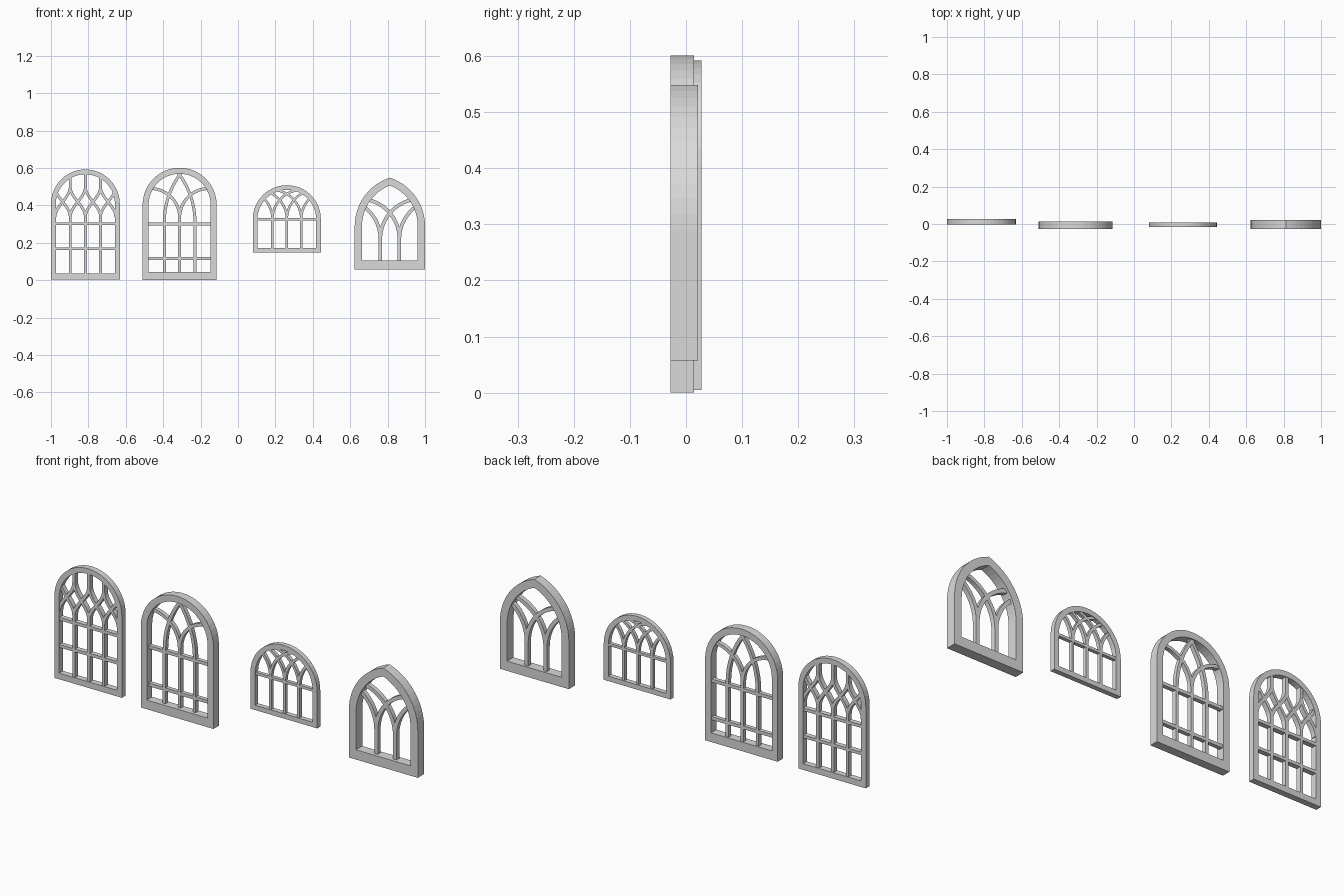
import bpy, bmesh, math

if "Cube" in bpy.data.objects:
    bpy.data.objects.remove(bpy.data.objects["Cube"], do_unlink=True)

stone = bpy.data.materials.new("pale_grey_stone")
stone.use_nodes = True
GREY = (0.7, 0.7, 0.7, 1)
stone.diffuse_color = GREY
stone.node_tree.nodes["Principled BSDF"].inputs["Base Color"].default_value = GREY


def strip(bm, side_a, side_b, y0, y1, closed=False):
    """Solid band between two matching lines of (x, z) points."""
    rows = [[bm.verts.new((x, y, z)) for x, z in pts]
            for pts, y in ((side_a, y0), (side_b, y0), (side_b, y1), (side_a, y1))]
    n = len(side_a)
    for i in range(n if closed else n - 1):
        j = (i + 1) % n
        for k in range(4):
            r, s = rows[k], rows[(k + 1) % 4]
            bm.faces.new((r[i], r[j], s[j], s[i]))
    if not closed:
        for i in (0, -1):
            bm.faces.new([r[i] for r in rows])


def make_object(name, bm, x):
    bmesh.ops.recalc_face_normals(bm, faces=bm.faces)
    mesh = bpy.data.meshes.new(name)
    bm.to_mesh(mesh)
    bm.free()
    mesh.materials.append(stone)
    obj = bpy.data.objects.new(name, mesh)
    obj.location.x = x
    bpy.context.collection.objects.link(obj)


class Window:
    """Arched frame; each arch half is centred 'shift' past the middle."""

    def __init__(self, name, x, half, base, spring, rise, rim, sill, depth, bar_depth, bar):
        self.name, self.x, self.half, self.base, self.spring = name, x, half, base, spring
        self.rim, self.sill, self.bar_depth, self.bar = rim, sill, bar_depth, bar
        self.radius = (half ** 2 + rise ** 2) / (2 * half)
        self.shift = self.radius - half
        self.bars = bmesh.new()
        bm = bmesh.new()
        strip(bm, self.outline(0, 0), self.outline(rim, sill), *depth, closed=True)
        make_object(name + "_frame", bm, x)

    def outline(self, inset, lift, steps=12):
        r = self.radius - inset
        end = math.acos(self.shift / r)
        right = [(r * math.cos(end * i / steps) - self.shift,
                  self.spring + r * math.sin(end * i / steps)) for i in range(steps + 1)]
        left = [(-px, pz) for px, pz in reversed(right[:-1])]
        w, z = self.half - inset, self.base + lift
        return [(w, z)] + right + left + [(-w, z)]

    def inside(self, p):
        reach = abs(p[0]) + self.shift
        return math.hypot(reach, max(0, p[1] - self.spring)) < self.radius - self.rim * 0.4

    def add_bar(self, path):
        """Bar of even width along a path, stopped inside the frame."""
        pts = []
        for p in path:
            if not self.inside(p):
                break
            pts.append(p)
        if len(pts) < 2:
            return
        a, b = [], []
        for i, (px, pz) in enumerate(pts):
            p, q = pts[max(i - 1, 0)], pts[min(i + 1, len(pts) - 1)]
            dx, dz = q[0] - p[0], q[1] - p[1]
            k = self.bar / 2 / math.hypot(dx, dz)
            a.append((px - dz * k, pz + dx * k))
            b.append((px + dz * k, pz - dx * k))
        strip(self.bars, a, b, *self.bar_depth)

    def mullion(self, x, top):
        self.add_bar([(x, self.base + self.sill * 0.5), (x, top)])

    def transom(self, z):
        w = self.half - self.rim * 0.5
        self.add_bar([(-w, z), (w, z)])

    def arc(self, x, z, radius, side, sweep=90, steps=36):
        """Curve leaving a mullion upright and leaning to one side."""
        angles = [math.radians(sweep * i / steps) for i in range(steps + 1)]
        self.add_bar([(x + side * radius * (1 - math.cos(t)), z + radius * math.sin(t))
                      for t in angles])

    def finish(self):
        make_object(self.name + "_tracery", self.bars, self.x)


# Round window with a net of crossing ogee bars
net = Window("net_window", -0.816, 0.184, 0.005, 0.408, 0.184, 0.026, 0.03,
             (-0.002, 0.028), (0.001, 0.025), 0.015)
LOW, HIGH, GAP = 0.338, 0.5, 0.081
for i in range(-2, 3):
    x = i * GAP
    if abs(i) < 2:
        net.mullion(x, LOW + 0.01)
        net.add_bar([(x, HIGH - 0.01 + 0.004 * k) for k in range(30)])
    for side in (-1, 1):
        net.add_bar([(x + side * GAP * (1 - math.cos(math.pi * k / 24)) / 2,
                      LOW + (HIGH - LOW) * k / 24) for k in range(25)])
for z in (0.168, 0.302):
    net.transom(z)
net.finish()

# Tall round window with a forked centre bar
fork = Window("forked_window", -0.312, 0.198, 0, 0.403, 0.198, 0.032, 0.045,
              (-0.028, 0.014), (-0.012, 0.008), 0.016)
fork.mullion(0, 0.345)
for side in (-1, 1):
    fork.mullion(side * 0.082, 0.315)
    fork.arc(side * 0.082, 0.31, 0.43, -side, 38)
    fork.arc(0, 0.335, 0.155, side)
for z in (0.115, 0.3):
    fork.transom(z)
fork.finish()

# Low round window with interlaced arches
low = Window("low_window", 0.261, 0.182, 0.147, 0.326, 0.182, 0.025, 0.024,
             (-0.016, 0.008), (-0.012, 0.005), 0.013)
for x in (-0.077, 0, 0.077):
    low.mullion(x, low.spring)
    for side in (-1, 1):
        low.arc(x, low.spring, 0.157, side)
low.transom(low.spring)
low.finish()

# Pointed window with two branching bars
pointed = Window("pointed_window", 0.812, 0.188, 0.057, 0.29, 0.258, 0.039, 0.048,
                 (-0.028, 0.021), (-0.012, 0.01), 0.019)
for x in (-0.051, 0.051):
    pointed.mullion(x, 0.225)
    for side in (-1, 1):
        pointed.arc(x, 0.22, 0.215, side)
pointed.finish()
